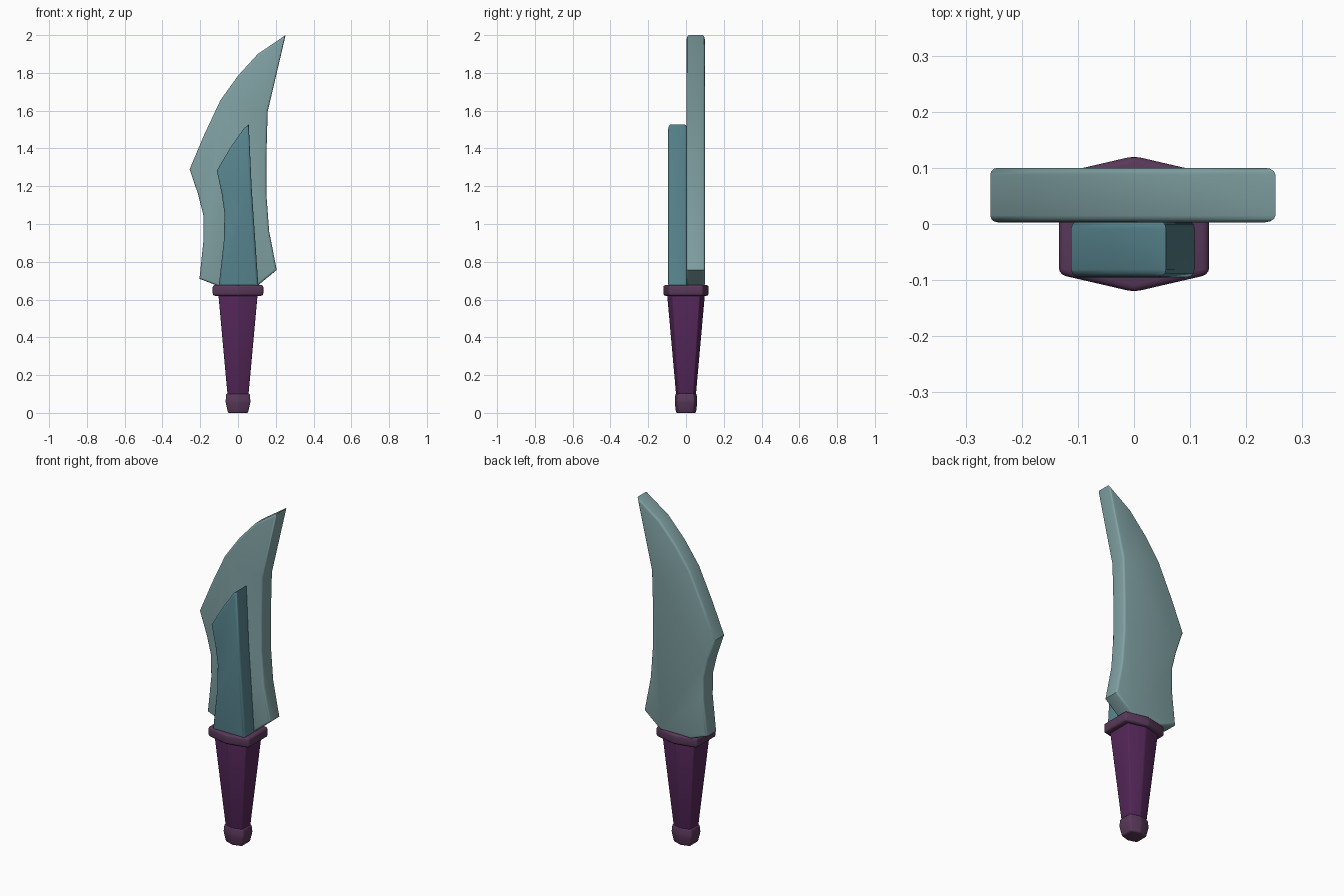
import bpy, bmesh

if "Cube" in bpy.data.objects:
    bpy.data.objects.remove(bpy.data.objects["Cube"])


def material(name, color):
    m = bpy.data.materials.new(name)
    m.diffuse_color = (*color, 1)
    m.use_nodes = True
    m.node_tree.nodes["Principled BSDF"].inputs["Base Color"].default_value = m.diffuse_color
    return m


def finish(name, bm, mat, angle):
    bmesh.ops.recalc_face_normals(bm, faces=bm.faces)
    mesh = bpy.data.meshes.new(name)
    bm.to_mesh(mesh)
    bm.free()
    ob = bpy.data.objects.new(name, mesh)
    bpy.context.collection.objects.link(ob)
    mesh.materials.append(mat)
    bpy.ops.object.select_all(action='DESELECT')
    ob.select_set(True)
    bpy.context.view_layer.objects.active = ob
    bpy.ops.object.shade_smooth_by_angle(angle=angle)
    return ob


def round_edges(bm, edges, width, segments=3):
    bmesh.ops.bevel(bm, geom=list(edges), offset=width, offset_type='OFFSET',
                    segments=segments, profile=0.5, affect='EDGES')


def plate(name, outline, y0, y1, width, mat):
    """Extrude an x-z outline along y and round the rims of both faces."""
    bm = bmesh.new()
    front = [bm.verts.new((x, y0, z)) for x, z in outline]
    back = [bm.verts.new((x, y1, z)) for x, z in outline]
    caps = [bm.faces.new(front), bm.faces.new(back[::-1])]
    n = len(outline)
    for i in range(n):
        j = (i + 1) % n
        bm.faces.new((front[i], back[i], back[j], front[j]))
    bmesh.ops.recalc_face_normals(bm, faces=bm.faces)
    round_edges(bm, {e for f in caps for e in f.edges}, width)
    return finish(name, bm, mat, 0.6)


def hex_loft(name, levels, width, mat):
    """Stack six-sided sections (z, half width, corner y, middle y)."""
    bm = bmesh.new()
    rings = []
    for z, w, c, m in levels:
        pts = [(-w, -c), (0, -m), (w, -c), (w, c), (0, m), (-w, c)]
        rings.append([bm.verts.new((x, y, z)) for x, y in pts])
    bm.faces.new(rings[0][::-1])
    bm.faces.new(rings[-1])
    for a, b in zip(rings, rings[1:]):
        for i in range(6):
            j = (i + 1) % 6
            bm.faces.new((a[i], a[j], b[j], b[i]))
    bmesh.ops.recalc_face_normals(bm, faces=bm.faces)
    round_edges(bm, bm.edges[:], width)
    return finish(name, bm, mat, 0.7)


steel = material("teal_steel", (0.22, 0.36, 0.37))
core_steel = material("core_steel", (0.10, 0.24, 0.28))
purple = material("grip_purple", (0.09, 0.02, 0.10))
plum = material("plum_trim", (0.10, 0.04, 0.10))

# Broad curved blade behind the centre plane
plate("blade", [(0.252, 2.0), (0.105, 1.9), (0.0, 1.785), (-0.093, 1.655),
                (-0.18, 1.47), (-0.256, 1.29), (-0.212, 1.16), (-0.184, 1.05),
                (-0.182, 0.92), (-0.204, 0.71), (-0.1, 0.67), (0.1, 0.67),
                (0.205, 0.757), (0.165, 0.96), (0.15, 1.16), (0.15, 1.35),
                (0.157, 1.595)], 0.003, 0.1, 0.012, steel)

# Narrower raised layer on the front
plate("front_core", [(0.057, 1.527), (0.03, 1.505), (-0.04, 1.405), (-0.112, 1.283),
                     (-0.086, 1.16), (-0.072, 1.06), (-0.074, 0.92),
                     (-0.102, 0.67), (0.108, 0.67), (0.073, 1.18)],
      -0.095, 0.006, 0.014, core_steel)

# Guard, tapered grip and pommel
hex_loft("guard", [(0.62, 0.134, 0.09, 0.121), (0.677, 0.134, 0.09, 0.121)], 0.012, plum)
hex_loft("grip", [(0.08, 0.054, 0.038, 0.052), (0.64, 0.105, 0.075, 0.102)], 0.006, purple)
hex_loft("pommel", [(0.0, 0.053, 0.038, 0.054), (0.06, 0.066, 0.045, 0.061),
                    (0.102, 0.062, 0.042, 0.057)], 0.007, plum)
